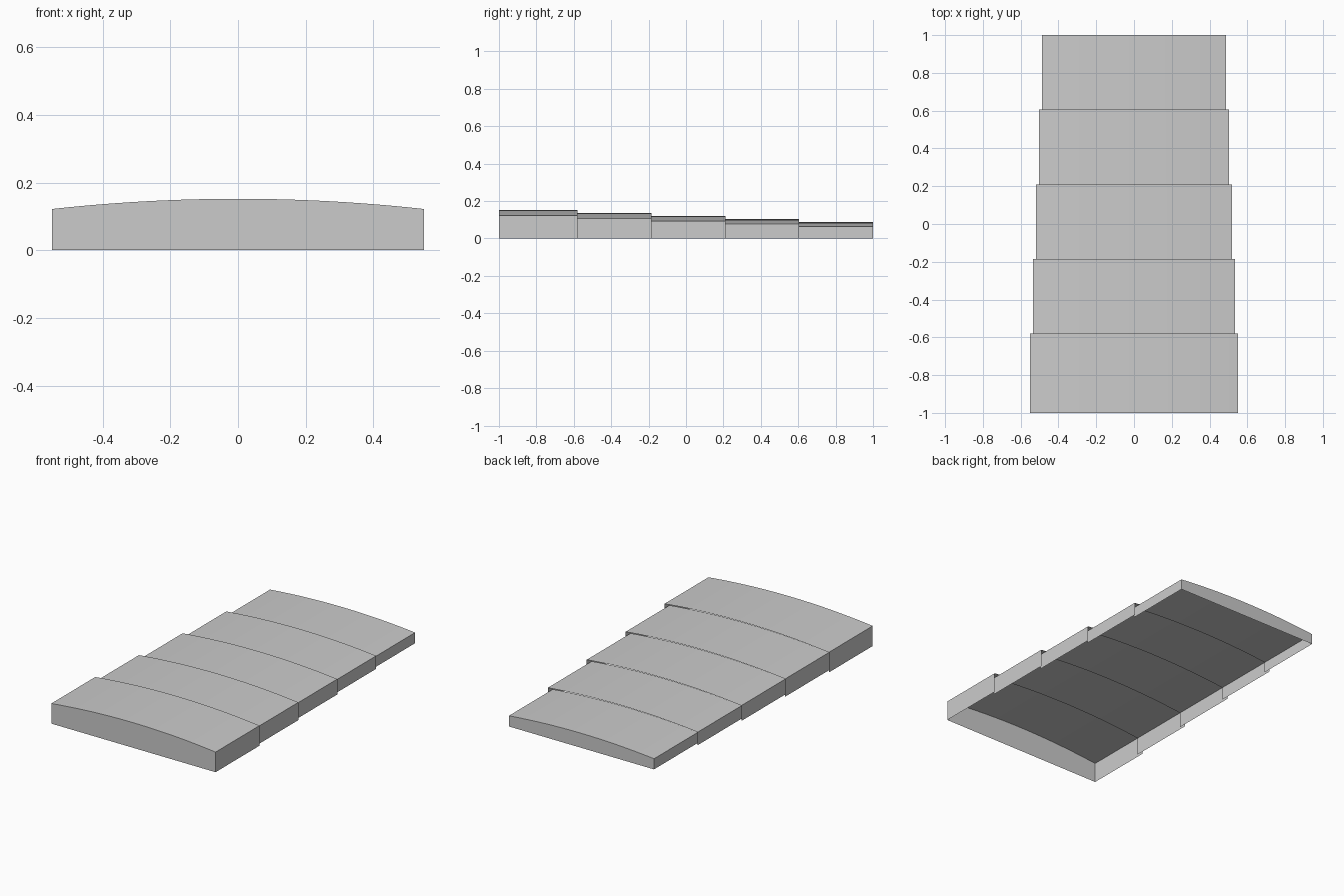
import bpy, bmesh

if "Cube" in bpy.data.objects:
    bpy.data.objects.remove(bpy.data.objects["Cube"])

ROWS, COLS, SEG = 5, 3, 8
LENGTH, PITCH = 0.42, 0.395      # each row tucks slightly under the one before


def make_tile(name, row, col):
    """Open-bottomed curved roof tile; walls only on the outside of the roof."""
    half, crown = 0.55 - 0.016 * row, 0.152 - 0.016 * row
    y0 = -1 + PITCH * row
    y1 = y0 + LENGTH
    x0 = -half + 2 * half * col / COLS
    step = 2 * half / COLS / SEG
    bm = bmesh.new()

    def strip(points_a, points_b):
        a = [bm.verts.new(p) for p in points_a]
        b = [bm.verts.new(p) for p in points_b]
        for i in range(len(a) - 1):
            bm.faces.new((a[i], a[i + 1], b[i + 1], b[i]))

    xs = [x0 + step * i for i in range(SEG + 1)]
    front = [(x, y0, crown - 0.1 * x * x) for x in xs]
    back = [(x, y1, z) for x, _, z in front]

    def ground(points):
        return [(x, y, 0) for x, y, _ in points]

    strip(front, back)                                   # curved top
    if row == 0:                                         # front wall
        strip(ground(front), front)
    if row == ROWS - 1:                                  # back wall
        strip(back, ground(back))
    if col == 0:                                         # left wall
        side = [back[0], front[0]]
        strip(ground(side), side)
    if col == COLS - 1:                                  # right wall
        side = [front[-1], back[-1]]
        strip(ground(side), side)

    bmesh.ops.remove_doubles(bm, verts=bm.verts, dist=1e-5)
    mesh = bpy.data.meshes.new(name)
    bm.to_mesh(mesh)
    bm.free()
    obj = bpy.data.objects.new(name, mesh)
    bpy.context.collection.objects.link(obj)
    bpy.ops.object.select_all(action='DESELECT')
    obj.select_set(True)
    bpy.context.view_layer.objects.active = obj
    bpy.ops.object.shade_smooth_by_angle(angle=0.5)


for r in range(ROWS):
    for c, side in enumerate(("left", "middle", "right")):
        make_tile(f"roof_tile_row{r + 1}_{side}", r, c)
